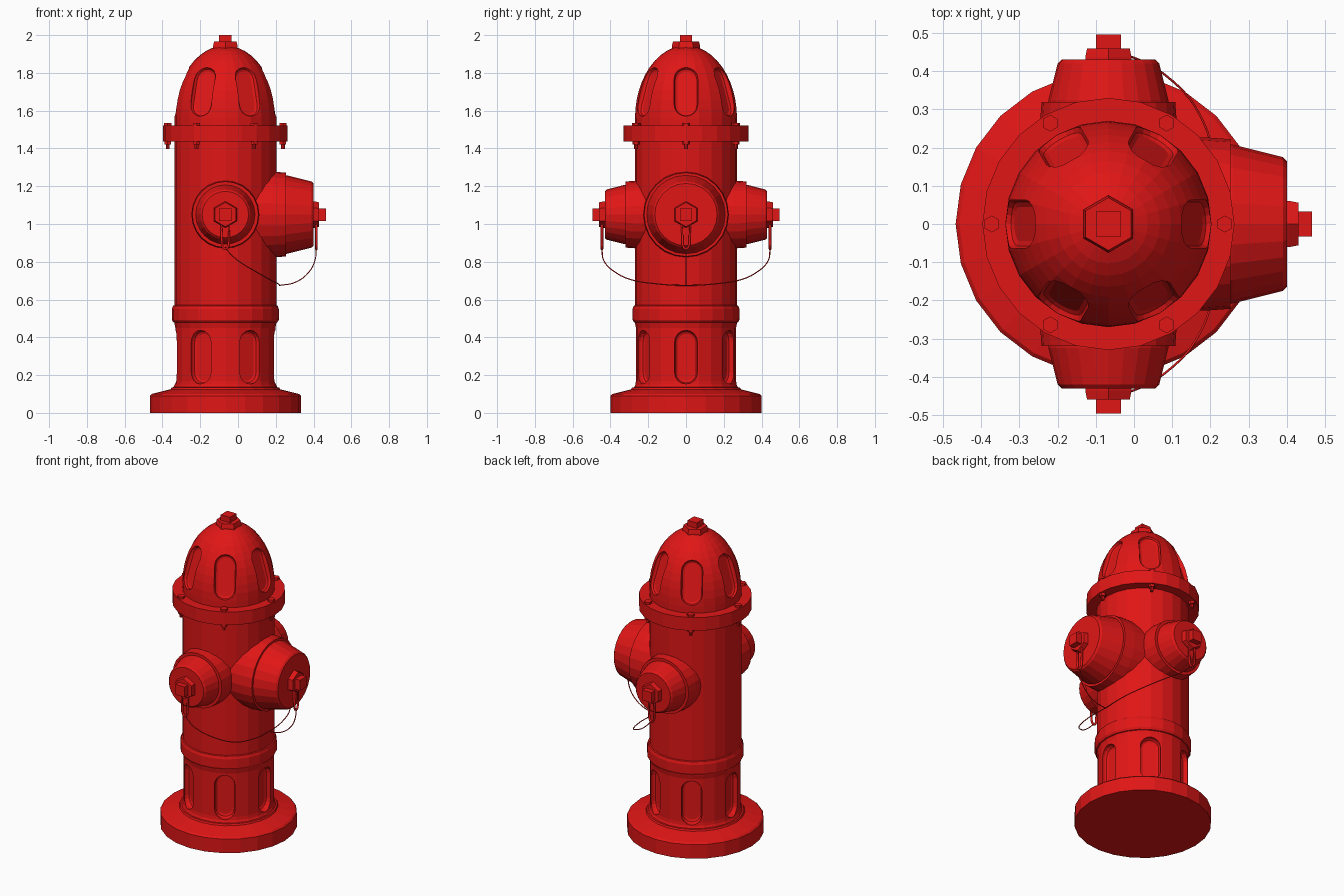
import bpy, bmesh
from math import sin, cos, pi, radians, sqrt
from mathutils import Matrix, Vector

if "Cube" in bpy.data.objects:
    bpy.data.objects.remove(bpy.data.objects["Cube"])

AX = -0.067                       # x of the vertical axis
BASE = Matrix.Translation((AX, 0, 0))
red = bpy.data.materials.new("red_paint")
red.diffuse_color = (0.75, 0.008, 0.008, 1)
red.use_nodes = True
red.node_tree.nodes["Principled BSDF"].inputs["Base Color"].default_value = red.diffuse_color


def loft(name, rings, matrix):
    """Skin a stack of rings and cap both ends."""
    bm = bmesh.new()
    vs = [[bm.verts.new(p) for p in ring] for ring in rings]
    n = len(vs[0])
    for a, b in zip(vs, vs[1:]):
        for i in range(n):
            j = (i + 1) % n
            bm.faces.new((a[i], a[j], b[j], b[i]))
    bm.faces.new(vs[0][::-1])
    bm.faces.new(vs[-1])
    bm.transform(matrix)
    bmesh.ops.recalc_face_normals(bm, faces=bm.faces)
    me = bpy.data.meshes.new(name)
    bm.to_mesh(me)
    bm.free()
    ob = bpy.data.objects.new(name, me)
    bpy.context.collection.objects.link(ob)
    me.materials.append(red)
    return ob


def lathe(name, profile, matrix=BASE, n=24, phase=0):
    rings = [[(r * cos(2 * pi * i / n + phase), r * sin(2 * pi * i / n + phase), z)
              for i in range(n)] for r, z in profile]
    return loft(name, rings, matrix)


def nut(name, matrix, z, hexr, phase):
    """Hexagon with a square stub on top."""
    lathe(name + "_hex", [(hexr, z - 0.02), (hexr, z + 0.006), (hexr * 0.92, z + 0.03)], matrix, 6, phase)
    q = 0.033 * sqrt(2)
    lathe(name + "_square", [(q, z), (q, z + 0.0655)], matrix, 4, pi / 4)


def wire(name, pts, radius, closed=False, kind='POLY', matrix=Matrix()):
    cu = bpy.data.curves.new(name, 'CURVE')
    cu.dimensions = '3D'
    cu.bevel_depth = radius
    cu.bevel_resolution = 1
    cu.use_fill_caps = True
    sp = cu.splines.new(kind)
    if kind == 'BEZIER':
        sp.bezier_points.add(len(pts) - 1)
        for bp, p in zip(sp.bezier_points, pts):
            bp.co = matrix @ Vector(p)
            bp.handle_left_type = bp.handle_right_type = 'AUTO'
        sp.resolution_u = 5
    else:
        sp.points.add(len(pts) - 1)
        for sp_p, p in zip(sp.points, pts):
            sp_p.co = (*(matrix @ Vector(p)), 1)
    sp.use_cyclic_u = closed
    cu.materials.append(red)
    ob = bpy.data.objects.new(name, cu)
    bpy.context.collection.objects.link(ob)
    bpy.ops.object.select_all(action='DESELECT')
    ob.select_set(True)
    bpy.context.view_layer.objects.active = ob
    bpy.ops.object.convert(target='MESH')


def slot_ring(w, h, x, k=8):
    """Stadium outline in the yz plane at depth x."""
    pts = []
    for s in (1, -1):
        for i in range(k + 1):
            a = pi * i / k + (0 if s > 0 else pi)
            pts.append((x, w * cos(a), s * (h - w) + w * sin(a)))
    return pts


def cut_slots(target, r, z, w, h, depth, tilt):
    """Six rounded recesses around the axis."""
    for i in range(6):
        m = (BASE @ Matrix.Rotation(i * pi / 3, 4, 'Z') @ Matrix.Translation((r, 0, z))
             @ Matrix.Rotation(-tilt, 4, 'Y'))
        levels = [(0.018, -depth), (0.006, -depth + 0.006), (0, -depth + 0.018), (0, 0.12)]
        cutter = loft("recess_cutter", [slot_ring(w - e, h - e, x) for e, x in levels], m)
        cutter.hide_render = True
        mod = target.modifiers.new("recess", 'BOOLEAN')
        mod.operation = 'DIFFERENCE'
        mod.solver = 'EXACT'
        mod.object = cutter
        bpy.context.view_layer.objects.active = target
        bpy.ops.object.modifier_apply(modifier=mod.name)
        bpy.data.objects.remove(cutter)


# Foot flange, recessed lower body, ring and barrel
lathe("foot_flange", [(0.40, 0), (0.40, 0.09), (0.39, 0.1), (0.29, 0.125), (0.285, 0.135), (0.26, 0.137)])
lower = lathe("lower_body", [(0.28, 0.1), (0.278, 0.13), (0.268, 0.15), (0.265, 0.17), (0.265, 0.45),
                             (0.27, 0.475), (0.27, 0.5)])
cut_slots(lower, 0.265, 0.295, 0.06, 0.142, 0.04, 0)
lathe("middle_ring", [(0.262, 0.475), (0.276, 0.48), (0.283, 0.493), (0.283, 0.55), (0.277, 0.567), (0.265, 0.572)])
lathe("barrel", [(0.27, 0.49), (0.27, 1.46)])

# Upper flange with bolts
lathe("upper_flange", [(0.33, 1.437), (0.33, 1.522)])
for i in range(6):
    a = i * pi / 3
    m = BASE @ Matrix.Translation((0.305 * cos(a), 0.305 * sin(a), 0))
    lathe("bolt_head", [(0.022, 1.51), (0.022, 1.536)], m, 6, pi / 6)
    lathe("bolt_nut", [(0.02, 1.42), (0.02, 1.44)], m, 6, pi / 6)
    lathe("bolt_shaft", [(0.01, 1.397), (0.01, 1.44)], m, 8)

# Dome bonnet with recesses and top nut
dome_profile = [(0.27, 1.50)] + [(0.27 * cos(t), 1.56 + 0.385 * sin(t))
                                 for t in [radians(7.5 * k) for k in range(12)]]
dome = lathe("dome", dome_profile)
cut_slots(dome, 0.232, 1.70, 0.063, 0.135, 0.02, radians(16.5))
nut("top_nut", BASE, 1.935, 0.075, pi / 6)

# Three outlets: a large one on the right, smaller ones front and back
for side, ang, rc, r1, r2, end in (("right", 0, 0.222, 0.208, 0.175, 0.467),
                                   ("front", -pi / 2, 0.175, 0.157, 0.133, 0.43),
                                   ("back", pi / 2, 0.175, 0.157, 0.133, 0.43)):
    m = (Matrix.Translation((AX, 0, 1.05)) @ Matrix.Rotation(ang, 4, 'Z')
         @ Matrix.Rotation(pi / 2, 4, 'Y'))
    lathe(side + "_collar", [(rc + 0.005, 0.05), (rc + 0.005, 0.25), (rc, 0.32)], m)
    lathe(side + "_cap", [(r1, 0.30), (r1, 0.325), (r2, end - 0.01), (r2 - 0.01, end)], m)
    nut(side + "_nut", m, end, 0.07, 0)
    d = end + 0.015
    wire(side + "_hook", [(0.04, -0.022, d), (0.16, -0.018, d), (0.178, -0.01, d), (0.183, 0, d),
                          (0.178, 0.01, d), (0.16, 0.018, d), (0.04, 0.022, d)], 0.007, True, 'POLY', m)

# Retaining chain: one mirrored sweep plus the short right-hand piece
half = [(AX, 0.445, 0.87), (-0.005, 0.437, 0.81), (0.10, 0.375, 0.745), (0.17, 0.29, 0.705), (0.21, 0.17, 0.685)]
sweep = half + [(0.22, 0, 0.675)] + [(x, -y, z) for x, y, z in reversed(half)]
wire("long_chain", sweep, 0.003, kind='BEZIER')
wire("short_chain", [(0.22, 0, 0.675), (0.30, 0, 0.69), (0.375, 0, 0.745), (0.408, 0, 0.81), (0.415, 0, 0.87)],
     0.003, kind='BEZIER')
